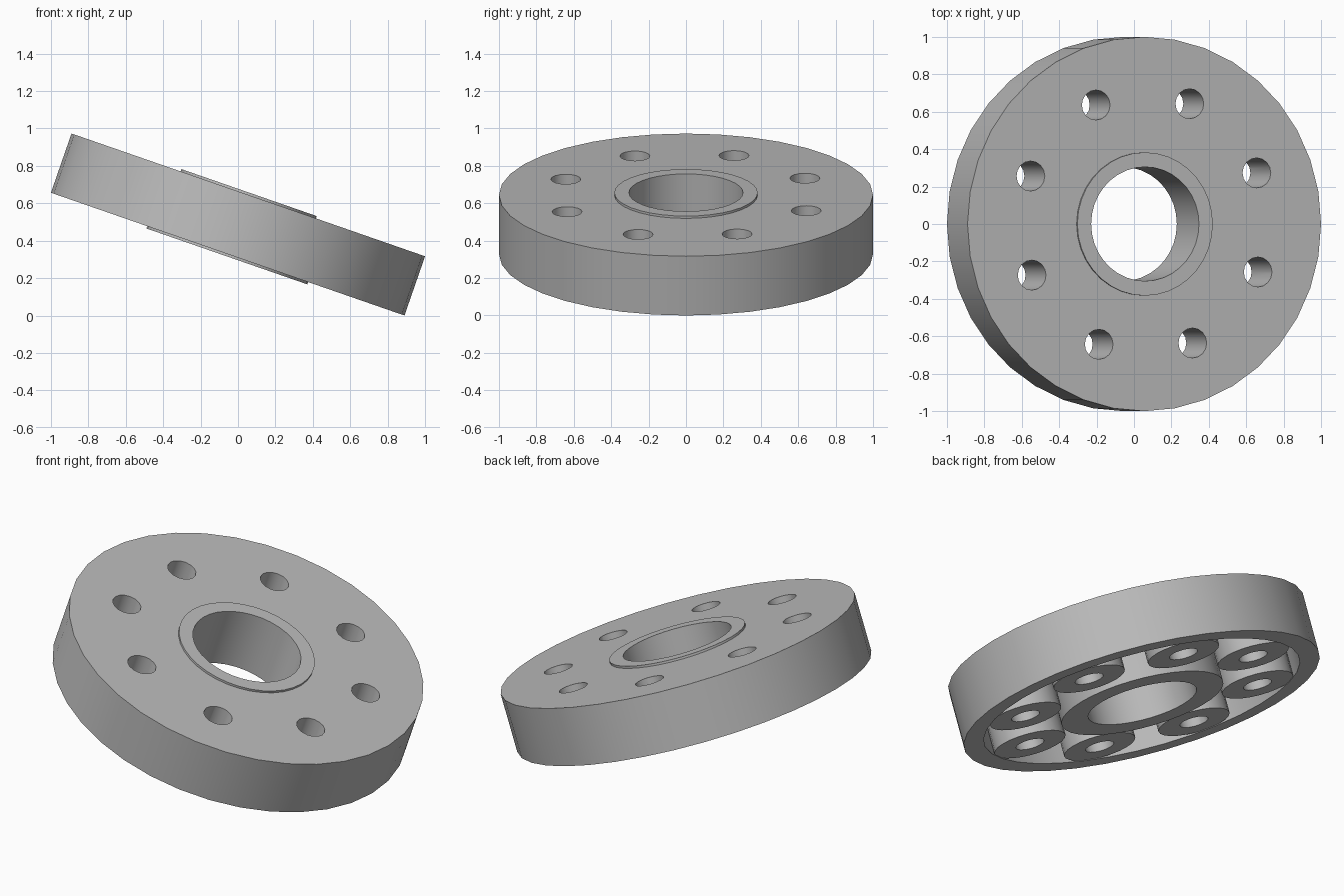
import bpy
import bmesh
from math import sin, cos, pi, radians

old = bpy.data.objects.get("Cube")
if old:
    bpy.data.objects.remove(old, do_unlink=True)

TILT = radians(19.15)
HALF = 0.1675          # half the disc thickness
SEGMENTS = 36
BOLT_COUNT, BOLT_CIRCLE, BOLT_PHASE = 8, 0.692, radians(23.25)

steel = bpy.data.materials.new("plain grey")
steel.use_nodes = True
grey = (0.5, 0.5, 0.5, 1)
steel.diffuse_color = grey
steel.node_tree.nodes["Principled BSDF"].inputs["Base Color"].default_value = grey


def finish(name, bm):
    bmesh.ops.recalc_face_normals(bm, faces=bm.faces)
    mesh = bpy.data.meshes.new(name)
    bm.to_mesh(mesh)
    bm.free()
    mesh.materials.append(steel)
    obj = bpy.data.objects.new(name, mesh)
    bpy.context.collection.objects.link(obj)
    return obj


def lathe(name, profile):
    """Turn a closed (radius, height) profile round the z axis."""
    bm = bmesh.new()
    rings = []
    for i in range(SEGMENTS):
        a = 2 * pi * i / SEGMENTS
        rings.append([bm.verts.new((r * cos(a), r * sin(a), z)) for r, z in profile])
    n = len(profile)
    for i, ring in enumerate(rings):
        after = rings[(i + 1) % SEGMENTS]
        for j in range(n):
            k = (j + 1) % n
            bm.faces.new((ring[j], after[j], after[k], ring[k]))
    return finish(name, bm)


def bolt_cylinders(name, radius, low, high, sides):
    """One cylinder at every bolt position."""
    bm = bmesh.new()
    for i in range(BOLT_COUNT):
        a = BOLT_PHASE + 2 * pi * i / BOLT_COUNT
        made = bmesh.ops.create_cone(bm, cap_ends=True, segments=sides, radius1=radius,
                                     radius2=radius, depth=high - low)
        bmesh.ops.translate(bm, verts=made["verts"],
                            vec=(BOLT_CIRCLE * cos(a), BOLT_CIRCLE * sin(a), (low + high) / 2))
    return finish(name, bm)


def combine(target, tool, operation):
    mod = target.modifiers.new(operation.title(), "BOOLEAN")
    mod.operation = operation
    mod.solver = "EXACT"
    mod.object = tool
    bpy.context.view_layer.objects.active = target
    bpy.ops.object.modifier_apply(modifier=mod.name)
    bpy.data.objects.remove(tool, do_unlink=True)


# Disc with outer rim, hollow underside, central hub and raised collars
RIM, HUB, COLLAR, BORE, LIP = 0.888, 0.455, 0.383, 0.305, 0.013
FLOOR = HALF - 0.07
flange = lathe("flange_disc", [
    (BORE, HALF + LIP), (COLLAR, HALF + LIP), (COLLAR, HALF),
    (1, HALF), (1, -HALF), (RIM, -HALF), (RIM, FLOOR),
    (HUB, FLOOR), (HUB, -HALF - LIP), (BORE, -HALF - LIP)])

# Bosses under the plate, then the bolt holes through them
combine(flange, bolt_cylinders("bolt_bosses", 0.2, -HALF + 0.003, FLOOR + 0.03, 24), "UNION")
combine(flange, bolt_cylinders("bolt_holes", 0.08, -HALF - 0.1, HALF + 0.1, 16), "DIFFERENCE")

# Smooth round walls, crisp rims
bpy.ops.object.select_all(action="DESELECT")
flange.select_set(True)
bpy.context.view_layer.objects.active = flange
bpy.ops.object.shade_smooth_by_angle(angle=radians(30))

# Lean the disc and rest its lowest edge on the ground
flange.rotation_euler = (0, TILT, 0)
flange.location.z = sin(TILT) + HALF * cos(TILT)
